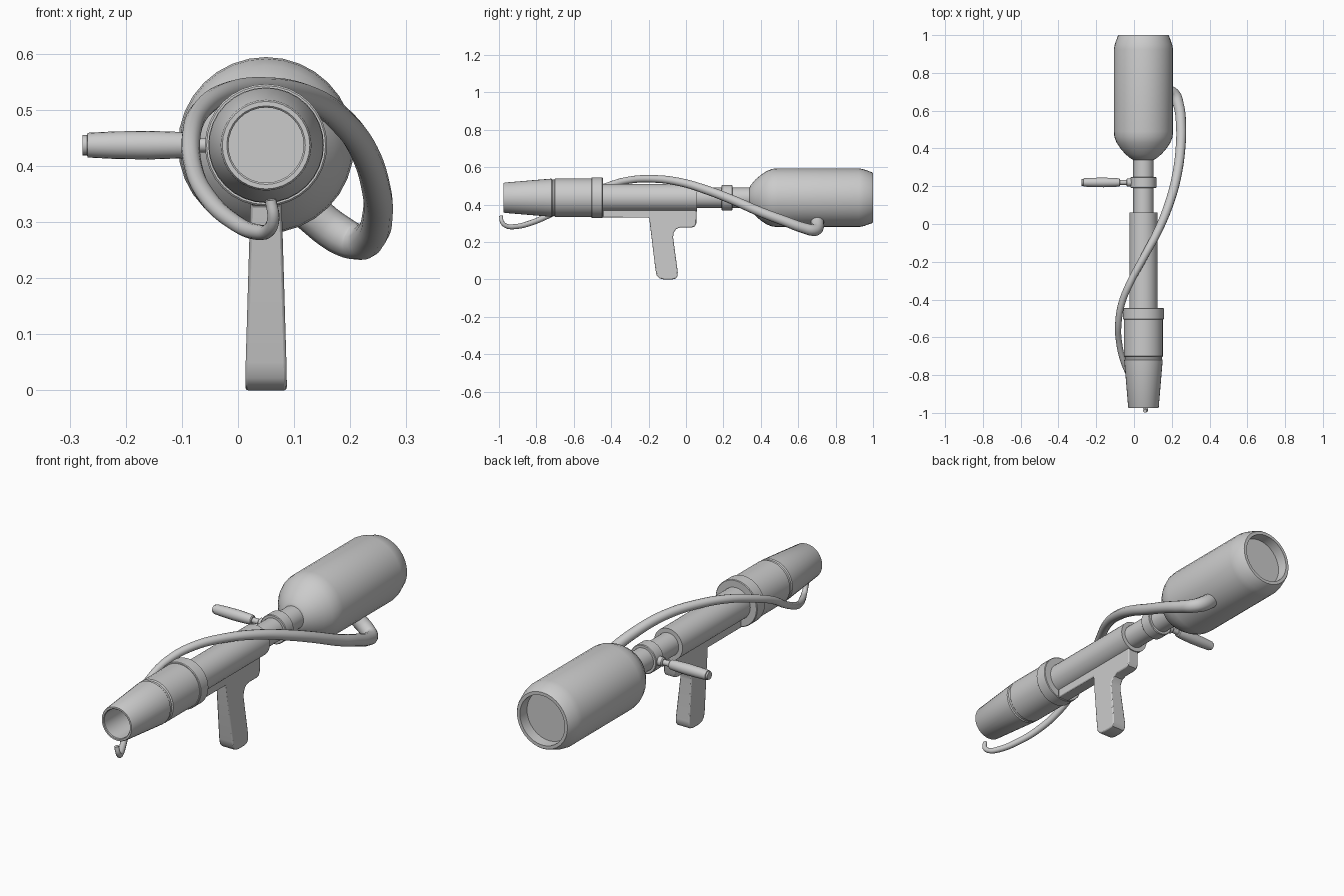
import bpy, bmesh, math
from mathutils import Vector

CX, CZ = 0.05, 0.437   # main axis of the launcher


def finish(name, bm, angle=35):
    bmesh.ops.recalc_face_normals(bm, faces=bm.faces)
    me = bpy.data.meshes.new(name)
    bm.to_mesh(me)
    bm.free()
    ob = bpy.data.objects.new(name, me)
    bpy.context.collection.objects.link(ob)
    bpy.ops.object.select_all(action='DESELECT')
    ob.select_set(True)
    bpy.context.view_layer.objects.active = ob
    bpy.ops.object.shade_smooth_by_angle(angle=math.radians(angle))
    return ob


def lathe(name, profile, axis='Y', origin=(CX, 0, CZ), sides=32):
    """Revolve (position, radius) pairs round an axis and cap both ends."""
    bm = bmesh.new()
    rings = []
    for p, r in profile:
        ring = []
        for i in range(sides):
            a = 2 * math.pi * i / sides
            u, v = r * math.cos(a), r * math.sin(a)
            co = (u, p, v) if axis == 'Y' else (p, u, v)
            ring.append(bm.verts.new(Vector(co) + Vector(origin)))
        rings.append(ring)
    for a, b in zip(rings, rings[1:]):
        for i in range(sides):
            j = (i + 1) % sides
            bm.faces.new((a[i], a[j], b[j], b[i]))
    bm.faces.new(rings[0])
    bm.faces.new(rings[-1])
    return finish(name, bm)


# Muzzle: hollow tapered nozzle, groove, sleeve and collar
lathe("muzzle", [(-0.74, 0.067), (-0.972, 0.067), (-0.975, 0.07), (-0.975, 0.078),
                 (-0.97, 0.081), (-0.72, 0.102), (-0.715, 0.098), (-0.705, 0.098),
                 (-0.70, 0.103), (-0.50, 0.103)])
lathe("collar", [(-0.505, 0.106), (-0.502, 0.109), (-0.448, 0.109), (-0.445, 0.106)])

# Barrel, rear tube and clamp ring
lathe("barrel", [(-0.46, 0.074), (0.06, 0.074)])
lathe("rear_tube", [(0.05, 0.054), (0.37, 0.054)])
lathe("clamp_ring", [(0.19, 0.065), (0.193, 0.068), (0.245, 0.068), (0.248, 0.065)])

# Tank with domed shoulder and recessed back
lathe("tank", [(0.338, 0.05), (0.345, 0.066), (0.37, 0.096), (0.40, 0.122), (0.43, 0.142),
               (0.46, 0.154), (0.49, 0.157), (0.925, 0.157), (0.95, 0.152),
               (0.995, 0.136), (1.0, 0.132), (1.0, 0.117), (0.95, 0.115)])

# Side handle
lathe("handle_mount", [(-0.04, 0.017), (-0.036, 0.021), (-0.015, 0.021), (0.0, 0.021)],
      'X', (0, 0.22, CZ), 20)
lathe("handle_stem", [(-0.09, 0.013), (-0.03, 0.013)], 'X', (0, 0.22, CZ), 16)
lathe("side_handle", [(-0.277, 0.018), (-0.269, 0.018), (-0.268, 0.022), (-0.22, 0.0245),
                      (-0.16, 0.0255), (-0.10, 0.0235), (-0.078, 0.021), (-0.074, 0.017)],
      'X', (0, 0.22, CZ), 20)

# Pistol grip and lower housing: side profile (y, z), wider toward the foot
profile = [(-0.445, 0.40), (-0.445, 0.33), (-0.197, 0.33), (-0.163, 0.05), (-0.157, 0.022),
           (-0.142, 0.006), (-0.12, 0.0), (-0.075, 0.0), (-0.055, 0.005), (-0.045, 0.018),
           (-0.044, 0.04), (-0.069, 0.225), (-0.066, 0.25), (-0.052, 0.27), (-0.03, 0.278),
           (0.03, 0.278), (0.047, 0.283), (0.055, 0.30), (0.055, 0.40)]
bm = bmesh.new()
sides = []
for s in (-1, 1):
    sides.append([bm.verts.new((CX + s * (0.028 + 0.009 * min(1, max(0, (0.28 - z) / 0.25))), y, z))
                  for y, z in profile])
bm.faces.new(sides[0])
bm.faces.new(sides[1])
n = len(profile)
for i in range(n):
    j = (i + 1) % n
    bm.faces.new((sides[0][i], sides[0][j], sides[1][j], sides[1][i]))
grip = finish("grip_and_housing", bm)
bev = grip.modifiers.new("edge", 'BEVEL')
bev.width = 0.005
bev.segments = 2
bev.limit_method = 'ANGLE'
bev.angle_limit = math.radians(50)

# Hose: tapering tube winding from the tank to under the muzzle (x, y, z, radius)
path = [(0.12, 0.70, 0.325, .035), (0.18, 0.702, 0.278, .035), (0.213, 0.685, 0.264, .032),
        (0.236, 0.63, 0.275, .029), (0.249, 0.52, 0.315, .027), (0.246, 0.40, 0.36, .026),
        (0.225, 0.25, 0.425, .025), (0.19, 0.12, 0.475, .024), (0.13, -0.03, 0.52, .022),
        (0.05, -0.18, 0.538, .020), (-0.02, -0.31, 0.53, .019), (-0.065, -0.42, 0.50, .018),
        (-0.083, -0.53, 0.455, .017), (-0.08, -0.62, 0.40, .016), (-0.055, -0.73, 0.345, .016),
        (-0.01, -0.83, 0.302, .015), (0.035, -0.92, 0.282, .014), (0.056, -0.963, 0.287, .012),
        (0.063, -0.984, 0.308, .011), (0.058, -0.989, 0.34, .010)]
cu = bpy.data.curves.new("hose", 'CURVE')
cu.dimensions = '3D'
cu.bevel_depth = 1.0
cu.bevel_resolution = 4
cu.resolution_u = 5
cu.use_fill_caps = True
sp = cu.splines.new('BEZIER')
sp.bezier_points.add(len(path) - 1)
for bp, (x, y, z, r) in zip(sp.bezier_points, path):
    bp.co = (x, y, z)
    bp.radius = r
    bp.handle_left_type = bp.handle_right_type = 'AUTO'
hose = bpy.data.objects.new("hose", cu)
bpy.context.collection.objects.link(hose)
